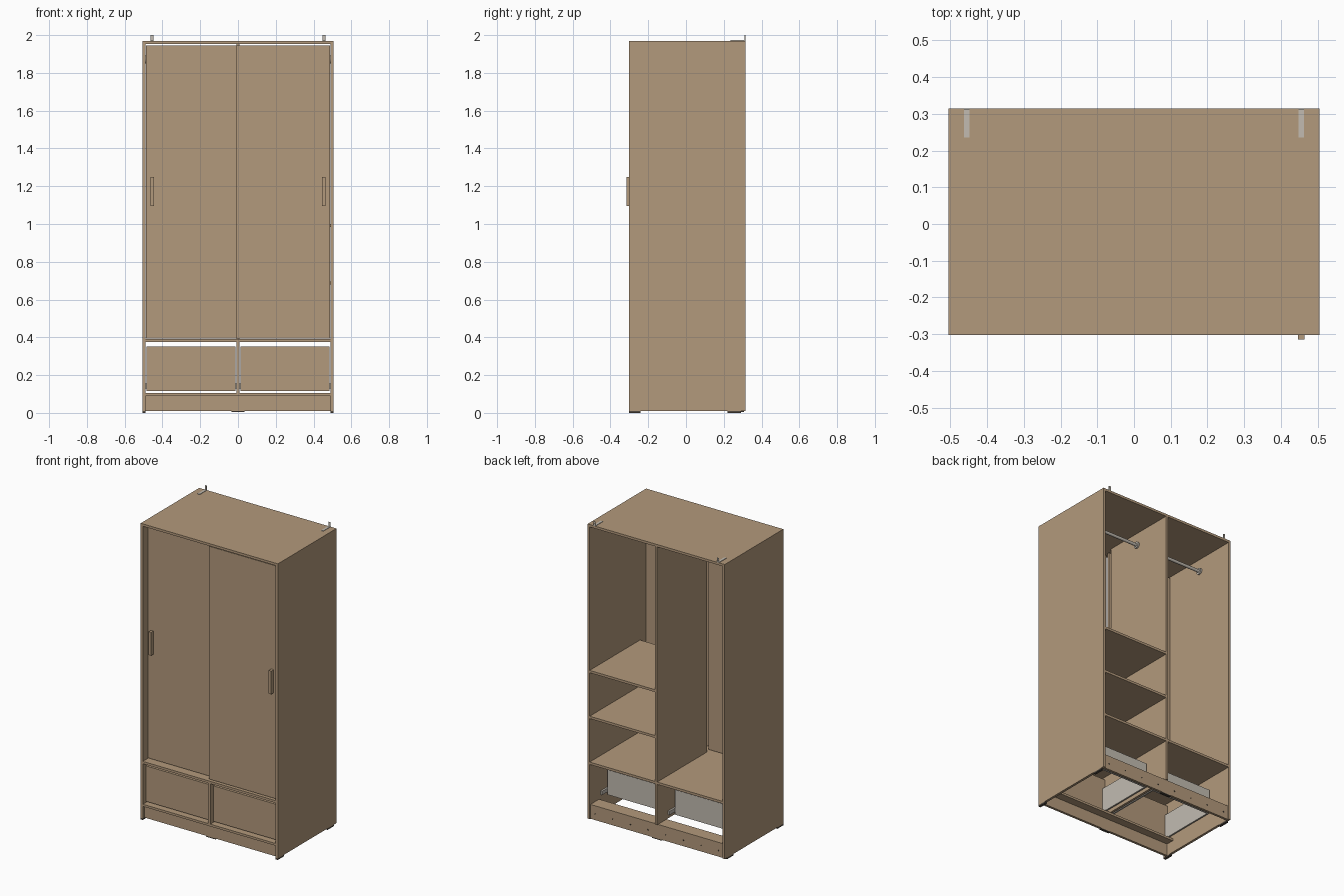
import bpy, bmesh, math
from mathutils import Matrix

if "Cube" in bpy.data.objects:
    bpy.data.objects.remove(bpy.data.objects["Cube"], do_unlink=True)


def material(name, rgb):
    m = bpy.data.materials.new(name)
    m.use_nodes = True
    m.diffuse_color = (*rgb, 1)
    m.node_tree.nodes["Principled BSDF"].inputs["Base Color"].default_value = (*rgb, 1)
    return m


WOOD = material("tan wood", (0.45, 0.32, 0.2))
GREY = material("pale grey metal", (0.54, 0.5, 0.44))
DARK = material("dark fitting", (0.08, 0.065, 0.05))


def finish(name, bm, mat):
    mesh = bpy.data.meshes.new(name)
    bm.to_mesh(mesh)
    bm.free()
    mesh.materials.append(mat)
    ob = bpy.data.objects.new(name, mesh)
    bpy.context.scene.collection.objects.link(ob)
    return ob


def box(name, x, y, z, mat=WOOD):
    """Box from (min, max) ranges on each axis."""
    bm = bmesh.new()
    bmesh.ops.create_cube(bm, size=1)
    for v in bm.verts:
        v.co = [r[0] if c < 0 else r[1] for c, r in zip(v.co, (x, y, z))]
    return finish(name, bm, mat)


def rod(name, centre, radius, length, axis, mat, sides=20):
    """Cylinder along the x or y axis."""
    bm = bmesh.new()
    bmesh.ops.create_cone(bm, cap_ends=True, segments=sides, radius1=radius,
                          radius2=radius, depth=length)
    turn = Matrix.Rotation(math.pi / 2, 4, "Y" if axis == "x" else "X")
    bmesh.ops.transform(bm, matrix=Matrix.Translation(centre) @ turn, verts=bm.verts)
    for f in bm.faces:
        f.smooth = len(f.verts) == 4
    return finish(name, bm, mat)


def span(a, b, side):
    """Mirror a range across x = 0 when side is -1."""
    return tuple(sorted((a * side, b * side)))


FRONT, BACK = -0.302, 0.314
T = 0.016            # board thickness
W, H = 0.505, 1.97   # half width, cabinet height
INNER = W - T
DECK = 0.39          # top of the fixed shelf above the drawers

# Carcass
box("top_panel", (-W, W), (FRONT, BACK), (H - T, H))
box("fixed_shelf", (-INNER, INNER), (FRONT, BACK), (DECK - T, DECK))
box("upper_divider", (-T / 2, T / 2), (-0.207, BACK), (DECK, H - T))
box("lower_divider", (-T / 2, T / 2), (FRONT, BACK), (0.105, DECK - T))
for z in (0.695, 1.0):
    box("shelf", (T / 2, INNER), (-0.215, BACK), (z - T, z))

# Base frame
box("front_plinth", (-INNER, INNER), (-0.285, -0.269), (0.01, 0.09))
box("rear_plinth", (-INNER, INNER), (0.29, 0.306), (0.01, 0.09))
box("front_base_rail", (-INNER, INNER), (FRONT, -0.215), (0.09, 0.105))
box("rear_base_rail", (-INNER, INNER), (0.215, 0.306), (0.09, 0.105))
for i in range(8):
    rod("screw_cap", (-0.455 + 0.13 * i, 0.307, 0.05), 0.004, 0.004, "y", DARK, 8)

# Sliding doors, the right-hand one running in front
DOOR_Z = (0.395, 1.944)
box("front_door", (-0.01, 0.486), (-0.288, -0.272), DOOR_Z)
box("rear_door", (-0.486, 0.0), (-0.252, -0.236), DOOR_Z)
box("front_door_handle", (0.446, 0.464), (-0.314, -0.288), (1.095, 1.25))
box("rear_door_handle", (-0.464, -0.446), (-0.278, -0.252), (1.095, 1.25))

for s in (1, -1):
    # Side panel with its feet
    box("side_panel", span(INNER, W, s), (FRONT, BACK), (0.01, H - T))
    for y in ((FRONT, -0.24), (0.22, 0.29)):
        box("foot", span(INNER, W, s), y, (0, 0.01), DARK)

    # Drawer: wood front with an open grey box behind
    lo, hi = 0.025, 0.473
    box("drawer_front", span(0.012, 0.485, s), (-0.275, -0.259), (0.115, 0.351))
    box("drawer_back", span(lo, hi, s), (0.138, 0.15), (0.115, 0.28), GREY)
    for x in (lo, hi - 0.01):
        box("drawer_side", span(x, x + 0.01, s), (-0.259, 0.138), (0.115, 0.28), GREY)
    for x in (T / 2, INNER - 0.012):
        box("drawer_runner", span(x, x + 0.012, s), (-0.25, 0.2), (0.13, 0.155), GREY)

    # Hanging rail with end flanges
    mid = (T / 2 + INNER) / 2
    rod("hanging_rail", (s * mid, 0.04, 1.87), 0.01, INNER - T / 2, "x", GREY)
    for x in (T / 2 + 0.005, INNER - 0.005):
        rod("rail_flange", (s * x, 0.04, 1.87), 0.021, 0.01, "x", GREY)

    # Wall bracket
    box("bracket_plate", span(0.447, 0.463, s), (0.235, BACK), (H, H + 0.003), GREY)
    box("bracket_upright", span(0.448, 0.462, s), (BACK - 0.003, BACK), (H, 2.0), GREY)
    rod("bracket_screw", (s * 0.455, BACK, 1.987), 0.003, 0.0008, "y", DARK, 8)

# Centre feet under the plinths
for y in ((-0.285, -0.269), (0.29, 0.306)):
    box("centre_foot", (-0.035, 0.035), y, (0.004, 0.01), DARK)
